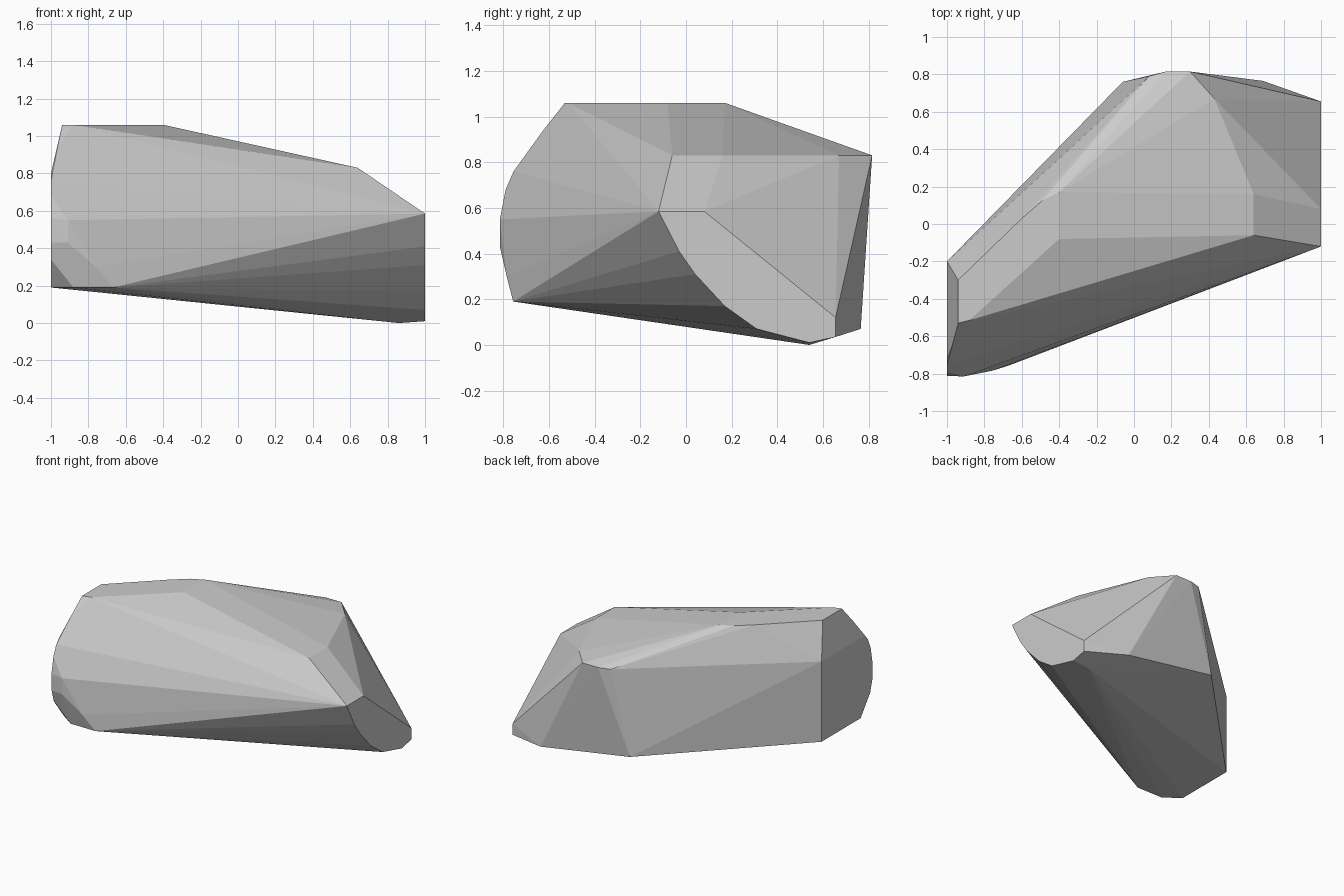
import bpy, bmesh

if "Cube" in bpy.data.objects:
    bpy.data.objects.remove(bpy.data.objects["Cube"])


def at_x(x, pts):
    return [(x, y, z) for y, z in pts]


def at_z(z, pts):
    return [(x, y, z) for x, y in pts]


# right end cap: flat section cut at x = 1
right_cap = at_x(1, [(-.12, .585), (.08, .585), (.655, .12), (.655, .035), (.54, .01),
                     (.31, .07), (.17, .17), (.04, .31), (-.03, .41)])

# left end cap: flat section cut at x = -1
left_cap = at_x(-1, [(-.2, .19), (-.2, .8), (-.72, .8), (-.755, .76), (-.79, .68),
                     (-.812, .56), (-.81, .43), (-.785, .34), (-.67, .19)])

# flat top and the shoulder level below it
top = at_z(1.06, [(-.94, -.3), (-.94, -.53), (-.88, -.515), (-.4, -.08),
                  (-.4, .17), (-.49, .125), (-.6, .03)])
shoulder = at_z(.83, [(.64, -.06), (.64, .16), (.43, .67), (.3, .815), (.17, .815), (.08, .79)])

# underside corners and rounded front left edge
underside = [(.86, .54, 0), (.69, .765, .07), (-.06, .76, .19),
             (-.67, -.757, .19), (-.88, -.755, .19)]
front_edge = [(-.91, -.815, .43), (-.91, -.815, .55), (-.76, -.785, .3), (-.965, -.625, .94)]

# faceted boulder wrapped around the sections
bm = bmesh.new()
for p in right_cap + left_cap + top + shoulder + underside + front_edge:
    bm.verts.new(p)
hull = bmesh.ops.convex_hull(bm, input=bm.verts[:])
loose = {v for v in hull["geom_interior"] + hull["geom_unused"]
         if isinstance(v, bmesh.types.BMVert)}
bmesh.ops.delete(bm, geom=list(loose), context='VERTS')
bmesh.ops.recalc_face_normals(bm, faces=bm.faces[:])
mesh = bpy.data.meshes.new("boulder")
bm.to_mesh(mesh)
bm.free()
bpy.context.collection.objects.link(bpy.data.objects.new("boulder", mesh))
